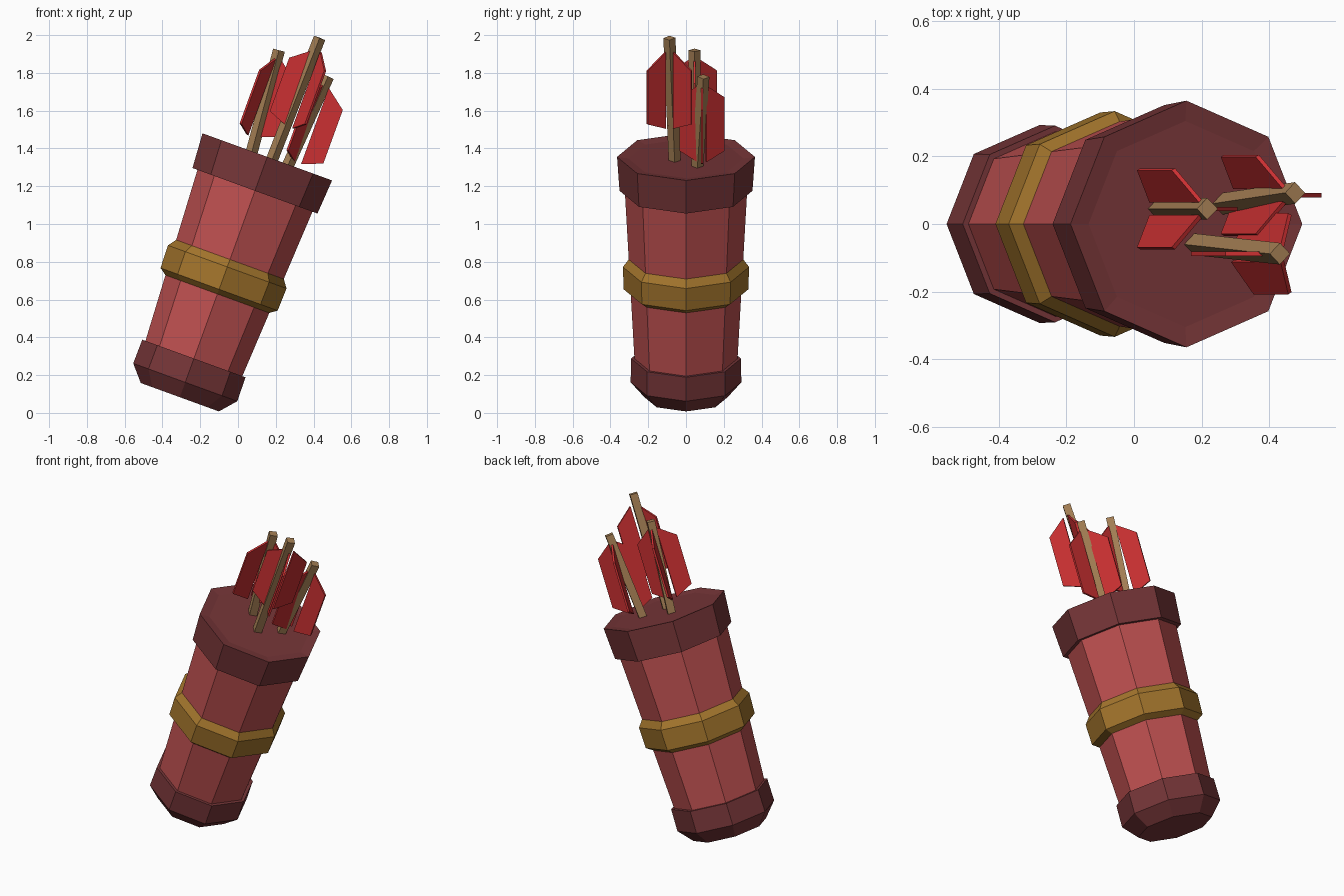
import bpy
import bmesh
from math import cos, sin, pi, radians
from mathutils import Matrix, Vector

old = bpy.data.objects.get("Cube")
if old:
    bpy.data.objects.remove(old, do_unlink=True)


def material(name, rgb):
    mat = bpy.data.materials.new(name)
    mat.use_nodes = True
    color = (*rgb, 1.0)
    mat.diffuse_color = color
    bsdf = mat.node_tree.nodes["Principled BSDF"]
    bsdf.inputs["Base Color"].default_value = color
    bsdf.inputs["Roughness"].default_value = 0.9
    return mat


leather = material("red_leather", (0.51, 0.08, 0.08))
dark_leather = material("dark_leather", (0.18, 0.036, 0.039))
brass = material("brass", (0.36, 0.175, 0.025))
wood = material("wood", (0.37, 0.21, 0.088))
feather = material("red_feather", (0.60, 0.03, 0.032))


def finish(bm, name, mat, matrix):
    bmesh.ops.recalc_face_normals(bm, faces=bm.faces)
    mesh = bpy.data.meshes.new(name)
    bm.to_mesh(mesh)
    bm.free()
    mesh.materials.append(mat)
    obj = bpy.data.objects.new(name, mesh)
    obj.matrix_world = matrix
    bpy.context.collection.objects.link(obj)
    return obj


def lathe(name, profile, mat, matrix, sides=8):
    """Stack of polygon rings from (radius, height) pairs, capped at both ends."""
    bm = bmesh.new()
    rings = [[bm.verts.new((r * cos(2 * pi * i / sides), r * sin(2 * pi * i / sides), h))
              for i in range(sides)] for r, h in profile]
    for low, high in zip(rings, rings[1:]):
        for i in range(sides):
            j = (i + 1) % sides
            bm.faces.new((low[i], low[j], high[j], high[i]))
    bm.faces.new(rings[0])
    bm.faces.new(rings[-1])
    return finish(bm, name, mat, matrix)


def vane(name, matrix, thickness=0.012):
    """Feather plate standing out radially along local +x."""
    outline = [(0.025, 0.0), (0.135, 0.044), (0.135, 0.345), (0.025, 0.43)]
    bm = bmesh.new()
    face = bm.faces.new([bm.verts.new((r, -thickness / 2, h)) for r, h in outline])
    extruded = bmesh.ops.extrude_face_region(bm, geom=[face])
    moved = [v for v in extruded["geom"] if isinstance(v, bmesh.types.BMVert)]
    bmesh.ops.translate(bm, verts=moved, vec=(0, thickness, 0))
    return finish(bm, name, feather, matrix)


# Quiver, leaning towards +x
tilt = Matrix.Rotation(radians(20), 4, "Y")
lean = Matrix.Translation((-0.308, 0, 0.083)) @ tilt
lathe("quiver_body", [(0.272, 0.2), (0.326, 1.2)], leather, lean)
lathe("bottom_cap", [(0.22, 0), (0.293, 0.084), (0.291, 0.218), (0.265, 0.218)],
      dark_leather, lean)
lathe("top_rim", [(0.3, 1.163), (0.352, 1.163), (0.365, 1.354), (0.305, 1.345)],
      dark_leather, lean)
lathe("middle_band", [(0.285, 0.576), (0.33, 0.608), (0.334, 0.734), (0.295, 0.787)],
      brass, lean)

# Arrows: shaft base, shaft tip, foot of the feathers, turn of the feathers
arrows = [
    ((0.07, 0.045, 1.37), (0.217, 0.045, 1.92), (0.062, 0.045, 1.467), 0),
    ((0.178, -0.06, 1.335), (0.432, -0.088, 1.985), (0.28, -0.088, 1.51), 180),
    ((0.262, 0.06, 1.305), (0.477, 0.092, 1.78), (0.31, 0.085, 1.325), 0),
]
for number, (base, tip, foot, turn) in enumerate(arrows, 1):
    base = Vector(base)
    along = Vector(tip) - base
    aim = Vector((0, 0, 1)).rotation_difference(along).to_matrix().to_4x4()
    lathe(f"arrow_shaft_{number}", [(0.032, 0), (0.032, along.length)], wood,
          Matrix.Translation(base) @ aim, sides=4)
    for k in range(3):
        spin = Matrix.Rotation(radians(turn + 120 * k), 4, "Z")
        vane(f"arrow_{number}_feather_{k + 1}", Matrix.Translation(foot) @ tilt @ spin)
